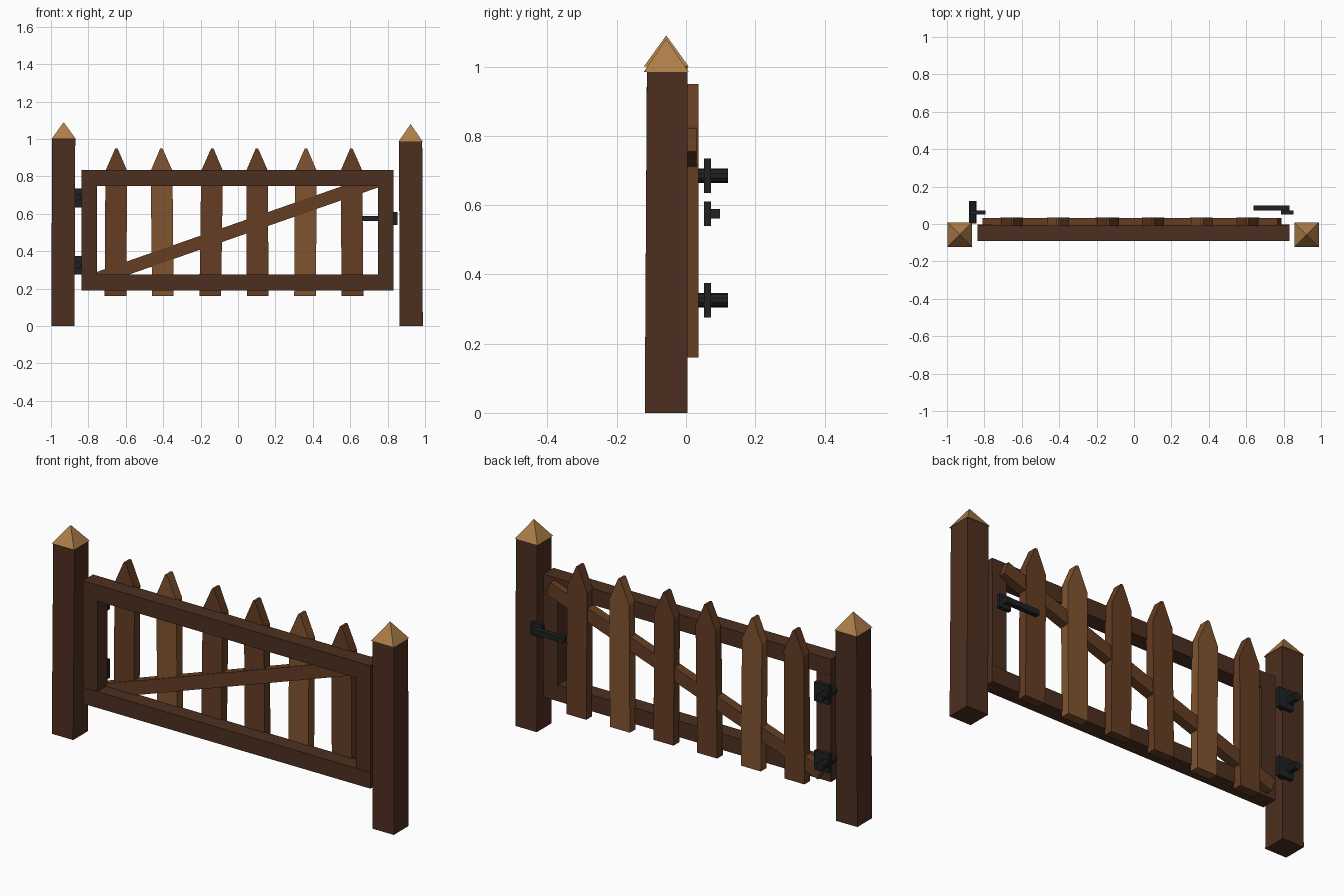
import bpy, bmesh, math
from mathutils import Matrix, Vector

if "Cube" in bpy.data.objects:
    bpy.data.objects.remove(bpy.data.objects["Cube"])


def material(name, rgb):
    m = bpy.data.materials.new(name)
    m.diffuse_color = (*rgb, 1)
    m.use_nodes = True
    m.node_tree.nodes["Principled BSDF"].inputs["Base Color"].default_value = m.diffuse_color
    return m


DARK = material("dark_wood", (0.075, 0.028, 0.014))
MID = material("mid_wood", (0.13, 0.047, 0.017))
LIGHT = material("light_wood", (0.22, 0.09, 0.03))
CAP = material("cap_wood", (0.42, 0.21, 0.065))
IRON = material("iron", (0.013, 0.015, 0.017))


def finish(name, bm, mat):
    bmesh.ops.recalc_face_normals(bm, faces=bm.faces)
    me = bpy.data.meshes.new(name)
    bm.to_mesh(me)
    bm.free()
    me.materials.append(mat)
    ob = bpy.data.objects.new(name, me)
    bpy.context.collection.objects.link(ob)
    return ob


def prism(name, profile, y0, y1, mat):
    """Extrude an x-z outline from y0 to y1."""
    bm = bmesh.new()
    face = bm.faces.new([bm.verts.new((x, y0, z)) for x, z in profile])
    new = bmesh.ops.extrude_face_region(bm, geom=[face])["geom"]
    verts = [v for v in new if isinstance(v, bmesh.types.BMVert)]
    bmesh.ops.translate(bm, vec=(0, y1 - y0, 0), verts=verts)
    return finish(name, bm, mat)


def box(name, x0, x1, y0, y1, z0, z1, mat):
    return prism(name, [(x0, z0), (x1, z0), (x1, z1), (x0, z1)], y0, y1, mat)


def cone(name, r1, r2, depth, sides, matrix, mat):
    bm = bmesh.new()
    bmesh.ops.create_cone(bm, cap_ends=True, segments=sides, radius1=r1,
                          radius2=r2, depth=depth, matrix=matrix)
    return finish(name, bm, mat)


# Posts, leaning very slightly, with pyramid caps
for side, xb, xt, top, tip in (("left", -0.936, -0.932, 1.0, 1.09),
                               ("right", 0.926, 0.923, 0.985, 1.08)):
    post = prism(side + "_post", [(xb - 0.062, 0), (xb + 0.062, 0),
                                  (xt + 0.062, top), (xt - 0.062, top)],
                 -0.119, 0.004, DARK)
    for v in post.data.vertices:
        if v.co.z > 0.5 and v.co.y < -0.05:
            v.co.y += 0.006
    h = tip - top
    cone(side + "_post_cap", 0.065 * math.sqrt(2), 0, h, 4,
         Matrix.Translation((xt, -0.057, top + h / 2))
         @ Matrix.Rotation(math.pi / 4, 4, 'Z'), CAP)

# Gate frame
box("top_rail", -0.838, 0.832, -0.09, -0.005, 0.75, 0.835, DARK)
box("bottom_rail", -0.838, 0.832, -0.09, -0.005, 0.19, 0.275, DARK)
box("left_stile", -0.838, -0.755, -0.088, -0.004, 0.275, 0.75, DARK)
box("right_stile", 0.748, 0.832, -0.088, -0.004, 0.275, 0.75, DARK)

# Diagonal brace
a, b = Vector((-0.798, 0.237)), Vector((0.778, 0.788))
d = (b - a).normalized()
n = Vector((-d.y, d.x)) * 0.035
prism("diagonal_brace", [a - n, b - n, b + n, a + n], -0.018, 0.031, MID)

# Pointed pickets, each leaning a little
leans = (0.005, -0.008, 0.011, -0.004, 0.005, -0.006)
for i, lean in enumerate(leans):
    x, w = -0.655 + 0.2534 * i, 0.058
    s = x + lean * 0.85
    prism(f"picket_{i + 1}", [(x - w, 0.16), (x + w, 0.16), (s + w, 0.83),
                              (x + lean + 0.006, 0.95),
                              (x + lean - 0.006, 0.95), (s - w, 0.83)],
          -0.012, 0.036, LIGHT if i in (1, 4) else MID)

# Hinges: plate and pin
for name, z in (("lower", 0.325), ("upper", 0.685)):
    box(name + "_hinge_plate", -0.88, -0.795, 0.052, 0.072,
        z - 0.05, z + 0.05, IRON)
    cone(name + "_hinge_pin", 0.021, 0.021, 0.12, 10,
         Matrix.Translation((-0.861, 0.062, z))
         @ Matrix.Rotation(math.pi / 2, 4, 'X'), IRON)

# Latch: plate and bar
box("latch_plate", 0.785, 0.853, 0.052, 0.072, 0.54, 0.61, IRON)
box("latch_bar", 0.64, 0.832, 0.072, 0.098, 0.561, 0.589, IRON)
